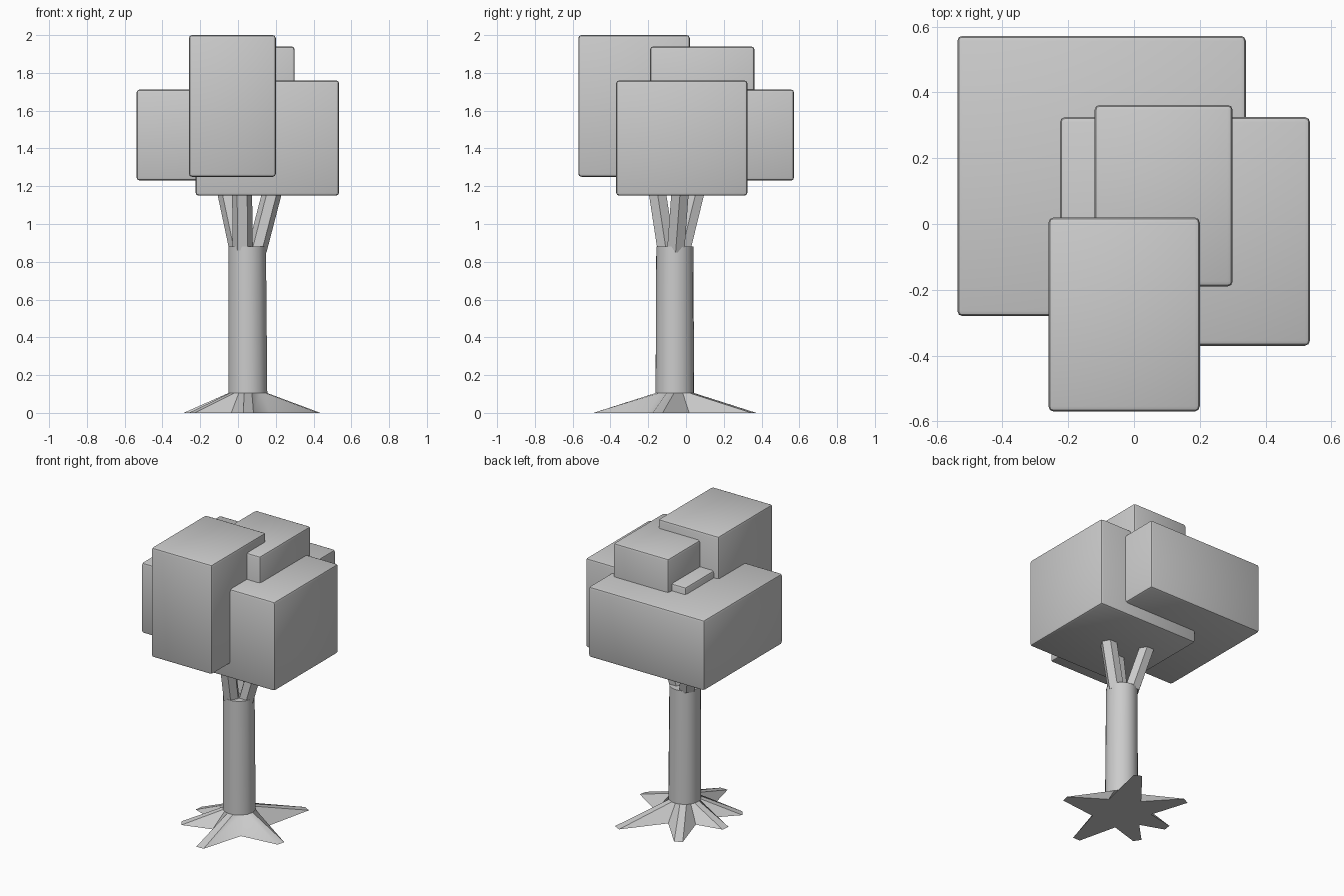
import bpy, bmesh
from math import sin, cos, pi, radians
from mathutils import Vector

if "Cube" in bpy.data.objects:
    bpy.data.objects.remove(bpy.data.objects["Cube"])


def make_object(name, bm, smooth=None):
    bmesh.ops.recalc_face_normals(bm, faces=bm.faces)
    mesh = bpy.data.meshes.new(name)
    bm.to_mesh(mesh)
    bm.free()
    ob = bpy.data.objects.new(name, mesh)
    bpy.context.collection.objects.link(ob)
    if smooth:
        bpy.ops.object.select_all(action='DESELECT')
        ob.select_set(True)
        bpy.context.view_layer.objects.active = ob
        bpy.ops.object.shade_smooth_by_angle(angle=radians(smooth))
    return ob


def loft(bm, rings):
    loops = [[bm.verts.new(p) for p in ring] for ring in rings]
    n = len(loops[0])
    for a, b in zip(loops, loops[1:]):
        for i in range(n):
            bm.faces.new((a[i], a[(i + 1) % n], b[(i + 1) % n], b[i]))
    bm.faces.new(loops[0])
    bm.faces.new(loops[-1])


def leaf_block(name, lo, hi):
    lo, hi = Vector(lo), Vector(hi)
    bm = bmesh.new()
    bmesh.ops.create_cube(bm, size=1)
    for v in bm.verts:
        v.co = (lo + hi) / 2 + v.co * (hi - lo)
    bmesh.ops.bevel(bm, geom=bm.edges[:], offset=0.016, segments=2,
                    profile=0.5, affect='EDGES')
    make_object(name, bm, 30)


# Foliage: four overlapping rounded boxes
leaf_block("foliage_front", (-0.26, -0.57, 1.25), (0.20, 0.02, 2.0))
leaf_block("foliage_right", (-0.225, -0.37, 1.15), (0.535, 0.325, 1.76))
leaf_block("foliage_top", (-0.12, -0.19, 1.45), (0.30, 0.362, 1.94))
leaf_block("foliage_back", (-0.537, -0.28, 1.23), (0.34, 0.572, 1.712))

# Trunk with six root flares: each root has a blunt tip and a valley after it
centre = Vector((0.05, -0.06, 0))
roots = [(0.27, 0.36), (-0.16, 0.31), (-0.285, -0.02),
         (-0.245, -0.26), (0.055, -0.49), (0.43, -0.15)]
dirs = [Vector((x, y, 0)) - centre for x, y in roots]
base, angles = [], []
for i, d in enumerate(dirs):
    side = Vector((-d.y, d.x, 0)).normalized() * 0.027
    nxt = dirs[(i + 1) % len(dirs)]
    mid = (d.normalized() + nxt.normalized()).normalized()
    base += [centre + d - side, centre + d + side, centre + mid * 0.185]
    for v, turn in ((d, -0.2), (d, 0.2), (mid, 0)):
        angles.append(Vector((1, 0)).angle_signed(v.to_2d()) * -1 + turn)


def trunk_ring(x, r, z):
    return [Vector((x + r * cos(a), centre.y + r * sin(a), z)) for a in angles]


bm = bmesh.new()
loft(bm, [base, trunk_ring(0.052, 0.103, 0.105), trunk_ring(0.049, 0.099, 0.88)])
make_object("trunk_and_roots", bm, 40)


# Three branches that fork from the trunk into the foliage
def branch(name, start, end):
    start, end = Vector(start), Vector(end)
    rings = []
    for p, r in ((start, 0.053), (end, 0.053)):
        rings.append([p + Vector((r * cos(k * pi / 3), r * sin(k * pi / 3), 0))
                      for k in range(6)])
    bm = bmesh.new()
    loft(bm, rings)
    make_object(name, bm)


branch("branch_front", (0.025, -0.105, 0.86), (0.02, -0.175, 1.32))
branch("branch_right", (0.098, -0.055, 0.85), (0.22, -0.02, 1.32))
branch("branch_back", (0.005, -0.02, 0.87), (-0.09, 0.09, 1.32))
